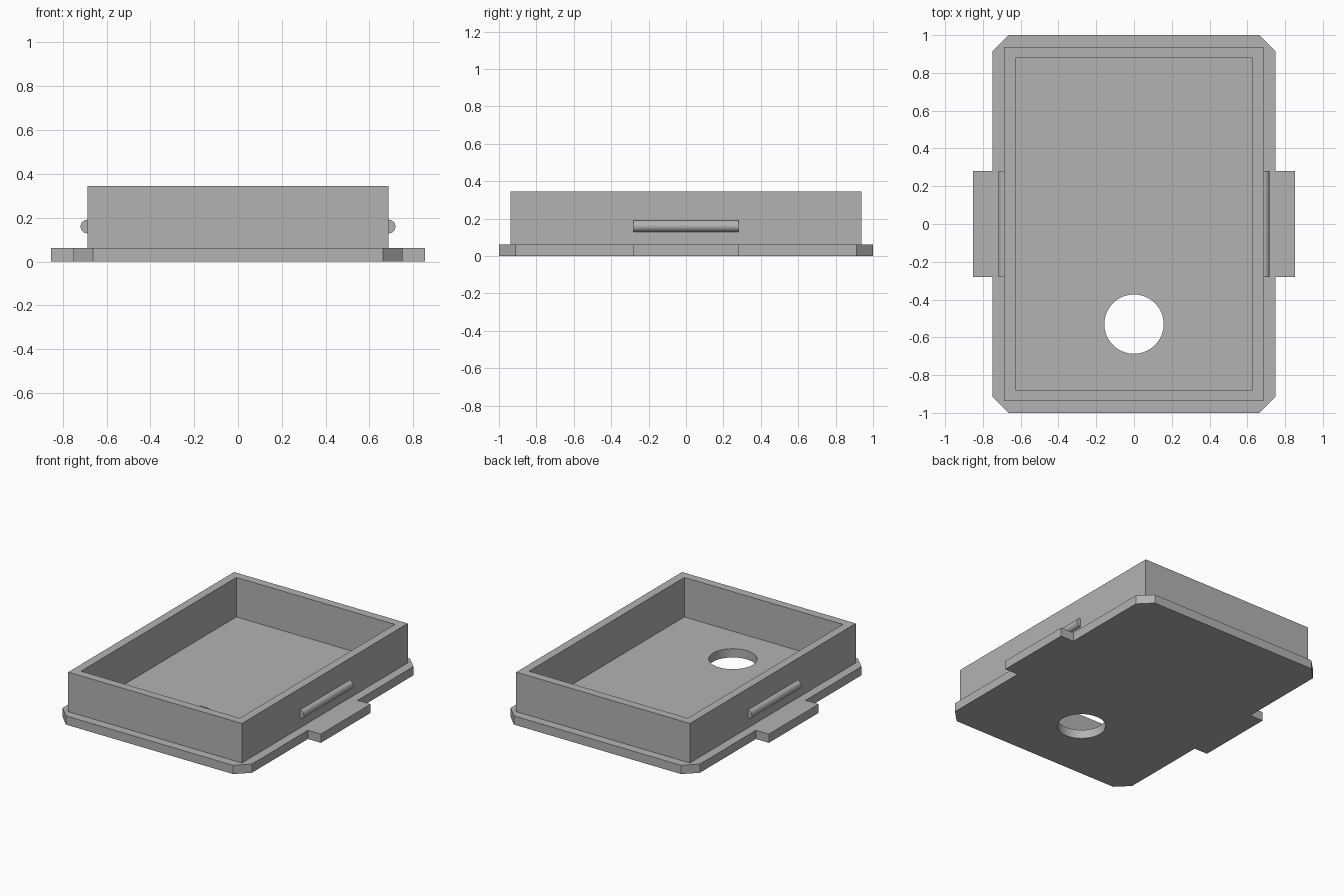
import bpy, bmesh
from math import cos, sin, pi, radians

cube = bpy.data.objects.get("Cube")
if cube:
    bpy.data.objects.remove(cube, do_unlink=True)

grey = bpy.data.materials.new("plain grey")
grey.use_nodes = True
colour = (0.45, 0.45, 0.45, 1)
grey.diffuse_color = colour
grey.node_tree.nodes["Principled BSDF"].inputs["Base Color"].default_value = colour


def rectangle(x, y):
    return [(x, y), (-x, y), (-x, -y), (x, -y)]


def circle(cx, cy, r, n=64):
    return [(cx + r * cos(2 * pi * i / n), cy + r * sin(2 * pi * i / n)) for i in range(n)]


def slab(name, loops, z0, z1):
    """Fill an outline with its holes and extrude it upward."""
    bm = bmesh.new()
    edges = []
    for loop in loops:
        verts = [bm.verts.new((x, y, z0)) for x, y in loop]
        edges += [bm.edges.new((v, verts[i - 1])) for i, v in enumerate(verts)]
    bmesh.ops.triangle_fill(bm, edges=edges, use_beauty=True, use_dissolve=False)
    new = bmesh.ops.extrude_face_region(bm, geom=bm.faces[:], use_keep_orig=True)["geom"]
    for v in new:
        if isinstance(v, bmesh.types.BMVert):
            v.co.z = z1
    bmesh.ops.recalc_face_normals(bm, faces=bm.faces[:])
    mesh = bpy.data.meshes.new(name)
    bm.to_mesh(mesh)
    bm.free()
    obj = bpy.data.objects.new(name, mesh)
    bpy.context.collection.objects.link(obj)
    finish(obj)


def finish(obj):
    obj.data.materials.append(grey)
    bpy.ops.object.select_all(action='DESELECT')
    obj.select_set(True)
    bpy.context.view_layer.objects.active = obj
    bpy.ops.object.shade_smooth_by_angle(angle=radians(30))


# Base plate: chamfered corners, side tabs and a round hole
W, L, C = 0.75, 1.0, 0.0875
TAB_X, TAB_Y = 0.853, 0.281
quarter = [(TAB_X, TAB_Y), (W, TAB_Y), (W, L - C), (W - C, L)]
half = quarter + [(-x, y) for x, y in reversed(quarter)]
outline = half + [(-x, -y) for x, y in half]
slab("base_plate", [outline, circle(0, -0.53, 0.157)], 0, 0.0625)

# Raised rim wall around the tray
slab("rim_wall", [rectangle(0.6875, 0.9375), rectangle(0.628, 0.878)], 0.04, 0.345)

# Snap ridges, half sunk in the long walls
for side, x in (("left", 0.6875), ("right", -0.6875)):
    bpy.ops.mesh.primitive_cylinder_add(vertices=32, radius=0.031, depth=2 * TAB_Y,
                                        location=(x, 0, 0.16), rotation=(pi / 2, 0, 0))
    ridge = bpy.context.object
    ridge.name = side + "_snap_ridge"
    finish(ridge)
